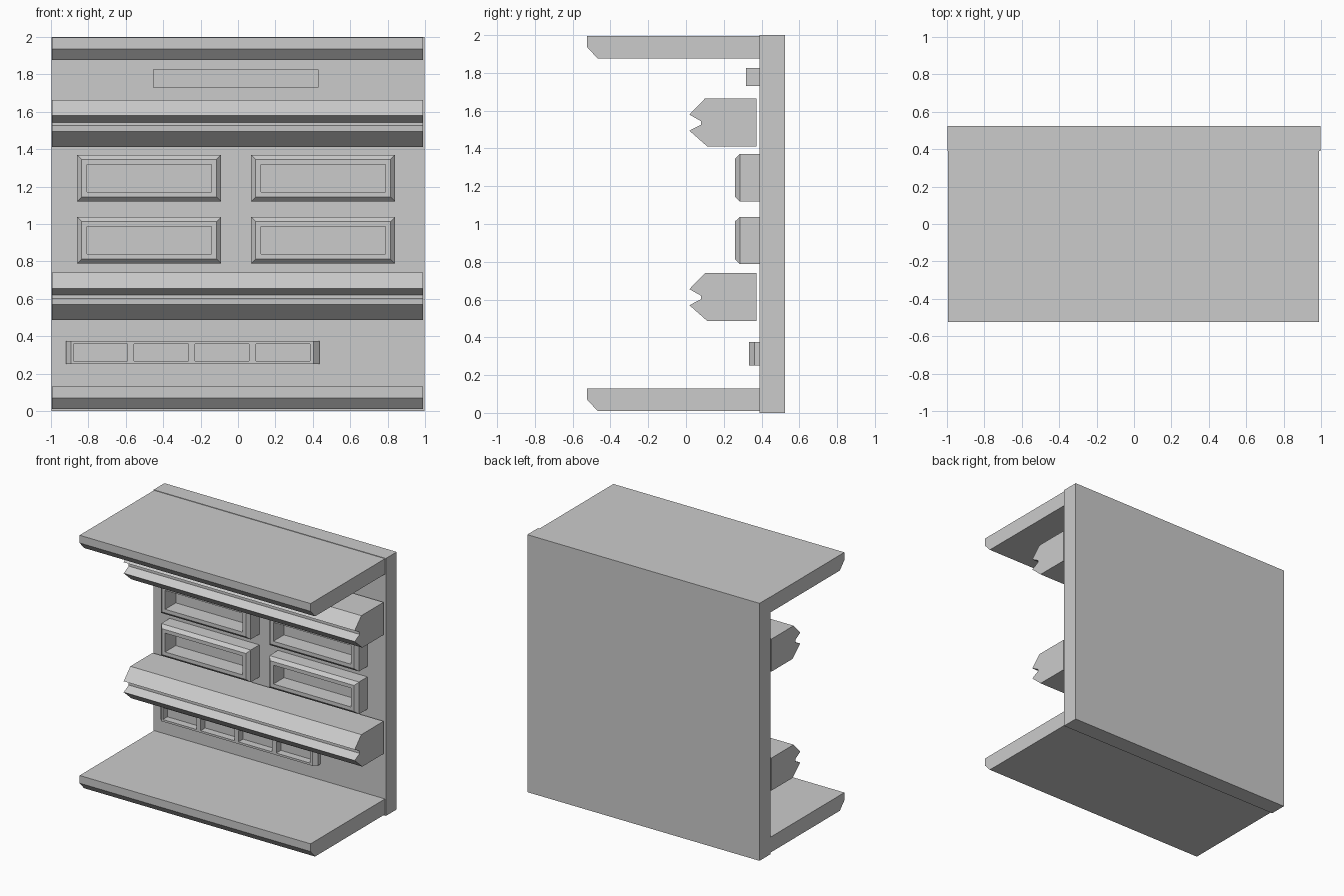
import bpy, bmesh

if "Cube" in bpy.data.objects:
    bpy.data.objects.remove(bpy.data.objects["Cube"])

WALL = 0.39  # y of the wall's front surface


def finish(name, bm):
    bmesh.ops.recalc_face_normals(bm, faces=bm.faces)
    me = bpy.data.meshes.new(name)
    bm.to_mesh(me)
    bm.free()
    ob = bpy.data.objects.new(name, me)
    bpy.context.collection.objects.link(ob)
    return ob


def prism(name, points, direction):
    """Extrude a closed planar outline along a vector."""
    bm = bmesh.new()
    face = bm.faces.new([bm.verts.new(p) for p in points])
    ext = bmesh.ops.extrude_face_region(bm, geom=[face])
    verts = [g for g in ext["geom"] if isinstance(g, bmesh.types.BMVert)]
    bmesh.ops.translate(bm, verts=verts, vec=direction)
    return finish(name, bm)


def box(name, x0, x1, y0, y1, z0, z1):
    return prism(name, [(x0, y0, z0), (x1, y0, z0), (x1, y0, z1), (x0, y0, z1)],
                 (0, y1 - y0, 0))


def along_x(name, yz, x0, x1, dz=0):
    return prism(name, [(x0, y, z + dz) for y, z in yz], (x1 - x0, 0, 0))


def frame(name, x0, x1, z0, z1):
    """Chamfered picture-frame block, open through to the wall."""
    bm = bmesh.new()
    rings = []
    for inset, y in ((0, WALL), (0, 0.285), (0.024, 0.26), (0.052, 0.26), (0.052, WALL)):
        a, b, c, d = x0 + inset, x1 - inset, z0 + inset, z1 - inset
        rings.append([bm.verts.new(p) for p in
                      ((a, y, c), (b, y, c), (b, y, d), (a, y, d))])
    for r, s in zip(rings, rings[1:] + rings[:1]):
        for i in range(4):
            j = (i + 1) % 4
            bm.faces.new((r[i], r[j], s[j], s[i]))
    return finish(name, bm)


# Back wall
box("back_wall", -0.998, 0.998, WALL, 0.523, 0, 2)

# Floor and ceiling slabs with a chamfered lower front edge
slab = [(WALL, 0.01), (-0.468, 0.01), (-0.523, 0.07), (-0.523, 0.13), (WALL, 0.13)]
along_x("floor_slab", slab, -0.995, 0.99)
along_x("ceiling_slab", slab, -0.995, 0.99, 1.866)

# Two notched rails standing just off the wall
rail = [(0.373, 0.487), (0.112, 0.487), (0.018, 0.57), (0.08, 0.602), (0.08, 0.62),
        (0.018, 0.655), (0.1, 0.74), (0.373, 0.74)]
along_x("lower_rail", rail, -0.995, 0.99)
along_x("upper_rail", rail, -0.995, 0.99, 0.924)

# Four framed wall panels
for row, z0 in (("lower", 0.788), ("upper", 1.12)):
    for side, x0 in (("left", -0.86), ("right", 0.07)):
        frame(f"{row}_{side}_panel", x0, x0 + 0.77, z0, z0 + 0.25)

# Plain strip under the ceiling
box("top_strip", -0.455, 0.43, 0.318, WALL, 1.73, 1.827)

# Low strip with chamfered ends and four windows
outline = [(-0.92, WALL), (-0.92, 0.362), (-0.892, 0.334), (0.405, 0.334),
           (0.435, 0.362), (0.435, WALL)]
strip = prism("window_strip", [(x, y, 0.252) for x, y in outline], (0, 0, 0.123))
for i in range(4):
    x0 = -0.88 + i * 0.325
    cut = box(f"window_cutter_{i + 1}", x0, x0 + 0.29, 0.2, 0.45, 0.268, 0.359)
    cut.hide_render = True
    cut.hide_set(True)
    mod = strip.modifiers.new("window", "BOOLEAN")
    mod.operation = "DIFFERENCE"
    mod.solver = "EXACT"
    mod.object = cut
